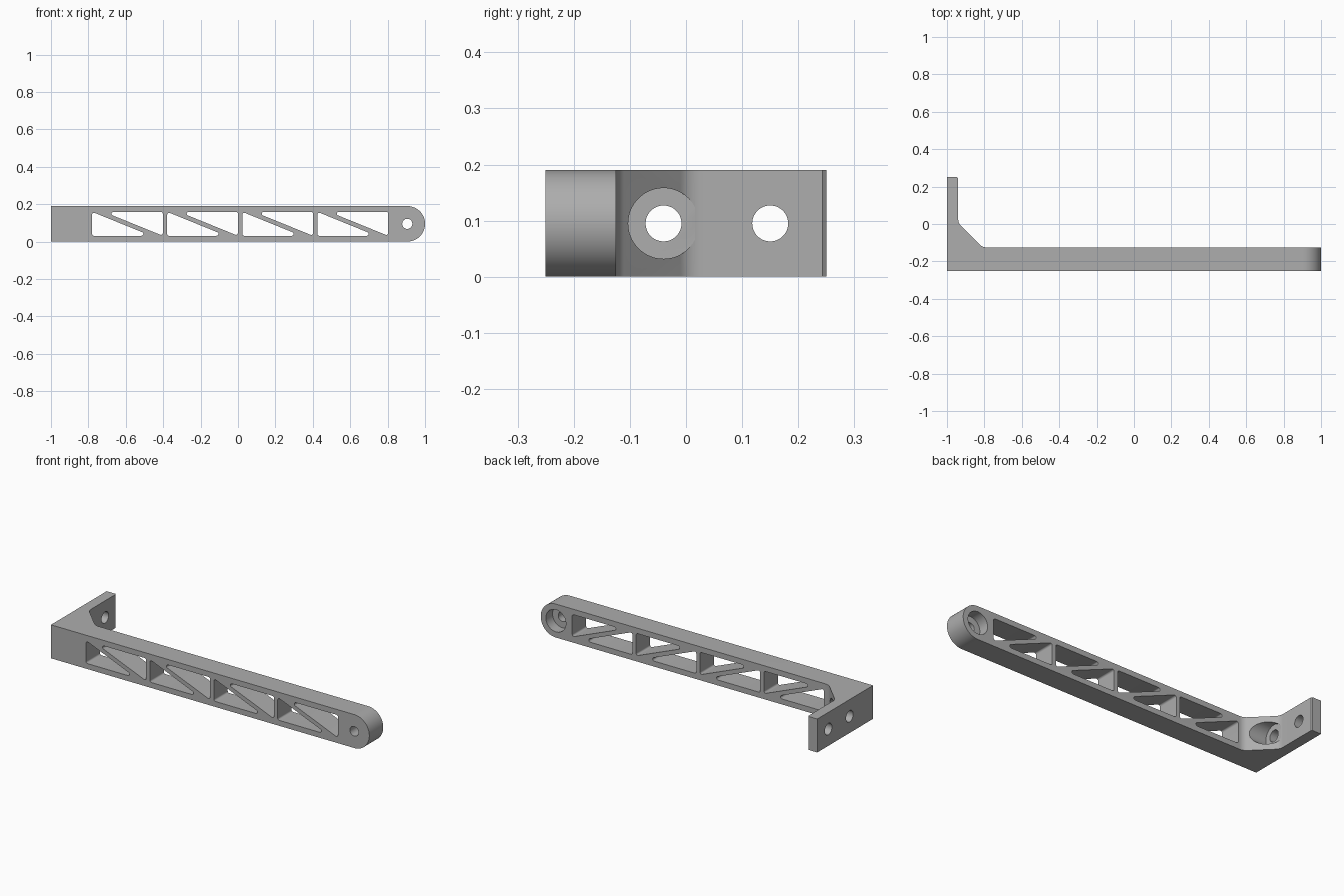
import bpy, bmesh, math
from mathutils import Matrix, Vector

cube = bpy.data.objects.get("Cube")
if cube:
    bpy.data.objects.remove(cube)

H = 0.19            # bracket height
MID = H / 2
FRONT, BACK = -0.25, -0.125   # arm faces in y

grey = bpy.data.materials.new("grey_plastic")
grey.use_nodes = True
colour = (0.42, 0.42, 0.42, 1)
grey.diffuse_color = colour
grey.node_tree.nodes["Principled BSDF"].inputs["Base Color"].default_value = colour


def fillet(points, radii, steps=8):
    """Round the corners of a 2D outline with true arcs."""
    out = []
    for i, r in enumerate(radii):
        p = Vector(points[i])
        if r == 0:
            out.append(p)
            continue
        a = (Vector(points[i - 1]) - p).normalized()
        b = (Vector(points[(i + 1) % len(points)]) - p).normalized()
        half = a.angle(b) / 2
        centre = p + (a + b).normalized() * (r / math.sin(half))
        start = p + a * (r / math.tan(half)) - centre
        end = p + b * (r / math.tan(half)) - centre
        sweep = start.angle_signed(end)
        for s in range(steps + 1):
            out.append(centre + Matrix.Rotation(-sweep * s / steps, 2) @ start)
    return out


def prism(name, outline, axis, lo, hi):
    """Extrude an outline along y (outline in x, z) or z (outline in x, y)."""
    def place(p, d):
        return (p[0], d, p[1]) if axis == "y" else (p[0], p[1], d)
    bm = bmesh.new()
    face = bm.faces.new([bm.verts.new(place(p, lo)) for p in outline])
    new = bmesh.ops.extrude_face_region(bm, geom=[face])["geom"]
    shift = Vector(place((0, 0), hi - lo))
    bmesh.ops.translate(bm, vec=shift, verts=[v for v in new if isinstance(v, bmesh.types.BMVert)])
    bmesh.ops.recalc_face_normals(bm, faces=bm.faces)
    return finish(name, bm)


def cylinder(name, radius, start, end):
    """Cylinder between two points."""
    start, end = Vector(start), Vector(end)
    axis = end - start
    bm = bmesh.new()
    matrix = Matrix.Translation((start + end) / 2) @ axis.to_track_quat("Z", "Y").to_matrix().to_4x4()
    bmesh.ops.create_cone(bm, cap_ends=True, segments=64, radius1=radius, radius2=radius,
                          depth=axis.length, matrix=matrix)
    return finish(name, bm)


def finish(name, bm):
    mesh = bpy.data.meshes.new(name)
    bm.to_mesh(mesh)
    bm.free()
    mesh.materials.append(grey)
    obj = bpy.data.objects.new(name, mesh)
    bpy.context.collection.objects.link(obj)
    return obj


def combine(target, tool, operation):
    """Apply a boolean and discard the tool."""
    tool.hide_render = True
    mod = target.modifiers.new(operation, "BOOLEAN")
    mod.operation, mod.solver, mod.object = operation, "EXACT", tool
    bpy.context.view_layer.objects.active = target
    bpy.ops.object.modifier_apply(modifier=mod.name)
    bpy.data.objects.remove(tool)


# L-shaped body: arm, sloped gusset and mounting plate
outline = [(-1, FRONT), (1, FRONT), (1, BACK), (-0.81, BACK), (-0.94, 0.005),
           (-0.94, 0.243), (-0.946, 0.25), (-1, 0.25)]
body = prism("bracket_body", fillet(outline, [0, 0, 0, 0.05, 0.05, 0, 0, 0]), "z", 0, H)

# Rounded arm tip
tip = fillet([(-1.1, 0), (1, 0), (1, H), (-1.1, H)], [0, MID - 1e-4, MID - 1e-4, 0], 24)
combine(body, prism("tip_shape", tip, "y", -0.4, 0.4), "INTERSECT")

# Truss windows: two opposed triangles per bay
low, high = 0.031, 0.159
for bay in range(4):
    left = -0.78 + bay * 0.4015
    right = left + 0.378
    for tri in ([(left, low), (left + 0.315, low), (left, high)],
                [(right, high), (right - 0.315, high), (right, low)]):
        combine(body, prism("window_cutter", fillet(tri, [0.01] * 3), "y", -0.3, -0.05), "DIFFERENCE")

# Pivot hole with a recess at the back, and two plate holes with one recess
holes = [(0.027, (0.905, -0.3, MID), (0.905, 0, MID)),
         (0.063, (0.905, -0.185, MID), (0.905, 0, MID)),
         (0.032, (-1.1, -0.04, MID), (-0.7, -0.04, MID)),
         (0.063, (-0.939, -0.04, MID), (-0.7, -0.04, MID)),
         (0.032, (-1.1, 0.15, MID), (-0.7, 0.15, MID))]
for radius, start, end in holes:
    combine(body, cylinder("hole_cutter", radius, start, end), "DIFFERENCE")

bpy.ops.object.select_all(action="DESELECT")
body.select_set(True)
bpy.context.view_layer.objects.active = body
bpy.ops.object.shade_smooth_by_angle(angle=math.radians(25))
